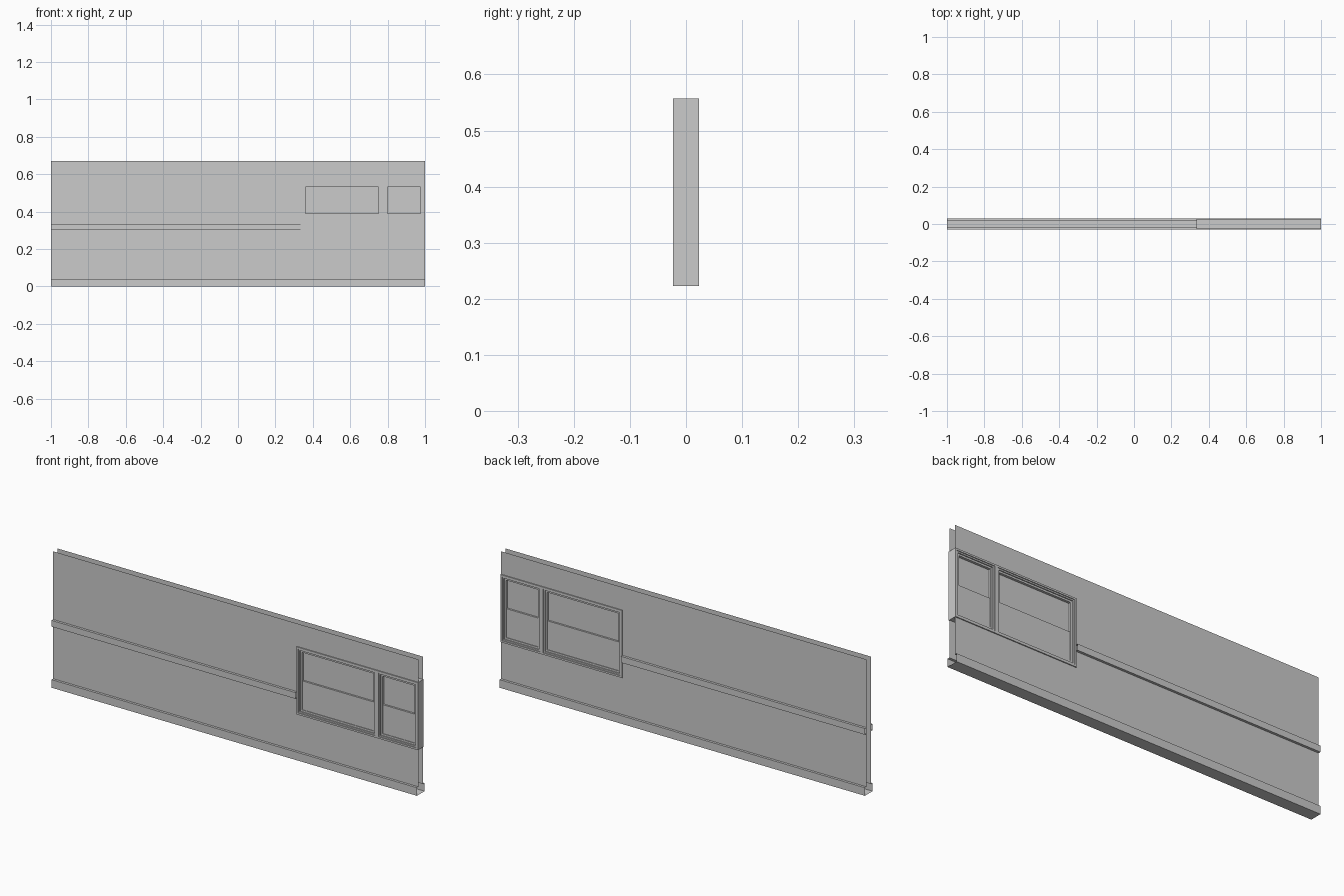
import bpy

if "Cube" in bpy.data.objects:
    bpy.data.objects.remove(bpy.data.objects["Cube"])

H, MID = 0.67, 0.39
WX, WZ0, WZ1 = 0.335, 0.223, 0.557   # window block bounds
WALL = -0.018


def make(name, verts, faces):
    me = bpy.data.meshes.new(name)
    me.from_pydata(verts, [], faces)
    ob = bpy.data.objects.new(name, me)
    bpy.context.collection.objects.link(ob)
    # both sides of the wall are identical
    m = ob.modifiers.new("both_sides", 'MIRROR')
    m.use_axis = (False, True, False)
    m.merge_threshold = 0.0001
    return ob


def strip(name, profile, x0, x1):
    """Open (y, z) profile swept along x, ends left open."""
    verts = [(x, y, z) for y, z in profile for x in (x0, x1)]
    faces = [(2*i, 2*i+1, 2*i+3, 2*i+2) for i in range(len(profile) - 1)]
    return make(name, verts, faces)


def window(name, x0, x1):
    """Stepped casing around a raised lower and recessed upper sash."""
    steps = [(0, 0), (0, -.023), (.009, -.023), (.009, -.019),
             (.016, -.019), (.016, -.014), (.025, -.014)]
    verts, faces = [], []
    for k, (d, y) in enumerate(steps):
        a, b, c, e = x0 + d, x1 - d, WZ0 + d, WZ1 - d
        verts += [(a, y, c), (b, y, c), (b, y, e), (a, y, e)]
        if k:
            p, q = 4*k - 4, 4*k
            faces += [(p+i, p+(i+1) % 4, q+(i+1) % 4, q+i) for i in range(4)]
    make(name + "_casing", verts, faces)

    # sash panes: lower flush, step at the meeting rail, upper set back
    front, back = -.011, -.002
    strip(name + "_panes", [(-.014, c), (front, c), (front, MID),
                            (back, MID), (back, e), (-.014, e)], a, b)
    # side reveals of the opening
    make(name + "_reveals",
         [(x, y, z) for x in (a, b) for y, z in
          ((-.014, c), (back, c), (back, e), (-.014, e))],
         [(0, 1, 2, 3), (7, 6, 5, 4)])


# wall sheets around the window opening
strip("wall_main", [(WALL, .04), (WALL, H)], -1, WX)
strip("wall_below_window", [(WALL, .04), (WALL, WZ0)], WX, 1)
strip("wall_above_window", [(WALL, WZ1), (WALL, H)], WX, 1)

# baseboard with closed underside, and chair rail
strip("baseboard", [(0, 0), (-.03, 0), (-.03, .04), (WALL, .04)], -1, 1)
strip("chair_rail", [(WALL, .302), (-.03, .302), (-.03, .333), (WALL, .333)], -1, WX)

# wide and narrow sash windows
window("wide_window", WX, .775)
window("narrow_window", .775, 1)
